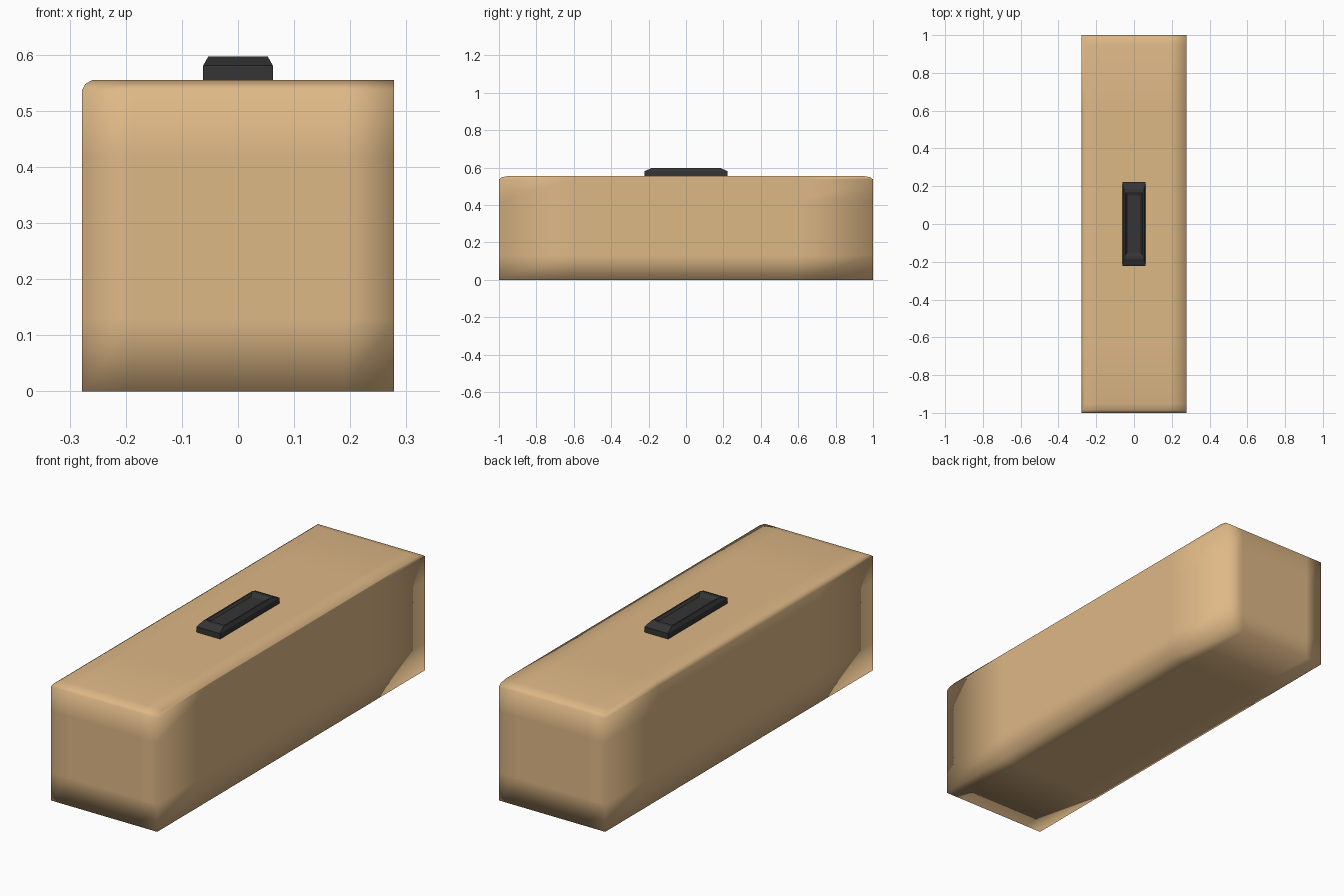
import bpy, bmesh

if "Cube" in bpy.data.objects:
    bpy.data.objects.remove(bpy.data.objects["Cube"])


def material(name, rgb):
    m = bpy.data.materials.new(name)
    m.diffuse_color = (*rgb, 1)
    m.use_nodes = True
    m.node_tree.nodes["Principled BSDF"].inputs["Base Color"].default_value = m.diffuse_color
    return m


def loft(name, rings, mat, cuts=()):
    """Skin stacked rectangles (x0, x1, half_y, z), cap both ends, add support loops."""
    bm = bmesh.new()
    loops = [[bm.verts.new(p) for p in
              ((x0, -y, z), (x1, -y, z), (x1, y, z), (x0, y, z))]
             for x0, x1, y, z in rings]
    bm.faces.new(loops[0][::-1])
    bm.faces.new(loops[-1])
    for a, b in zip(loops, loops[1:]):
        for i in range(4):
            j = (i + 1) % 4
            bm.faces.new((a[i], a[j], b[j], b[i]))
    for co, no in cuts:
        bmesh.ops.bisect_plane(bm, geom=bm.verts[:] + bm.edges[:] + bm.faces[:],
                               plane_co=co, plane_no=no)
    bmesh.ops.recalc_face_normals(bm, faces=bm.faces[:])
    me = bpy.data.meshes.new(name)
    bm.to_mesh(me)
    bm.free()
    me.materials.append(mat)
    ob = bpy.data.objects.new(name, me)
    bpy.context.collection.objects.link(ob)
    return ob


tan = material("tan", (0.73, 0.48, 0.24))
dark = material("dark", (0.035, 0.035, 0.035))

# Long case: sharp base, top chamfered on both ends and the left edge
cuts = [((s * 0.19, 0, 0), (1, 0, 0)) for s in (-1, 1)]
cuts += [((0, s * 0.6, 0), (0, 1, 0)) for s in (-1, 1)]
cuts += [((0, 0, z), (0, 0, 1)) for z in (0.13, 0.42)]
case = loft("case", [(-0.278, 0.278, 1.0, 0.0),
                     (-0.278, 0.278, 1.0, 0.537),
                     (-0.272, 0.278, 0.985, 0.548),
                     (-0.26, 0.278, 0.95, 0.555)], tan, cuts)
case.data.shade_smooth()

# Top handle: chamfered block with a shallow dished recess
handle = loft("handle", [(-0.062, 0.062, 0.222, 0.545),
                         (-0.062, 0.062, 0.222, 0.581),
                         (-0.053, 0.053, 0.185, 0.597),
                         (-0.046, 0.046, 0.17, 0.597),
                         (-0.036, 0.036, 0.15, 0.588)], dark)
